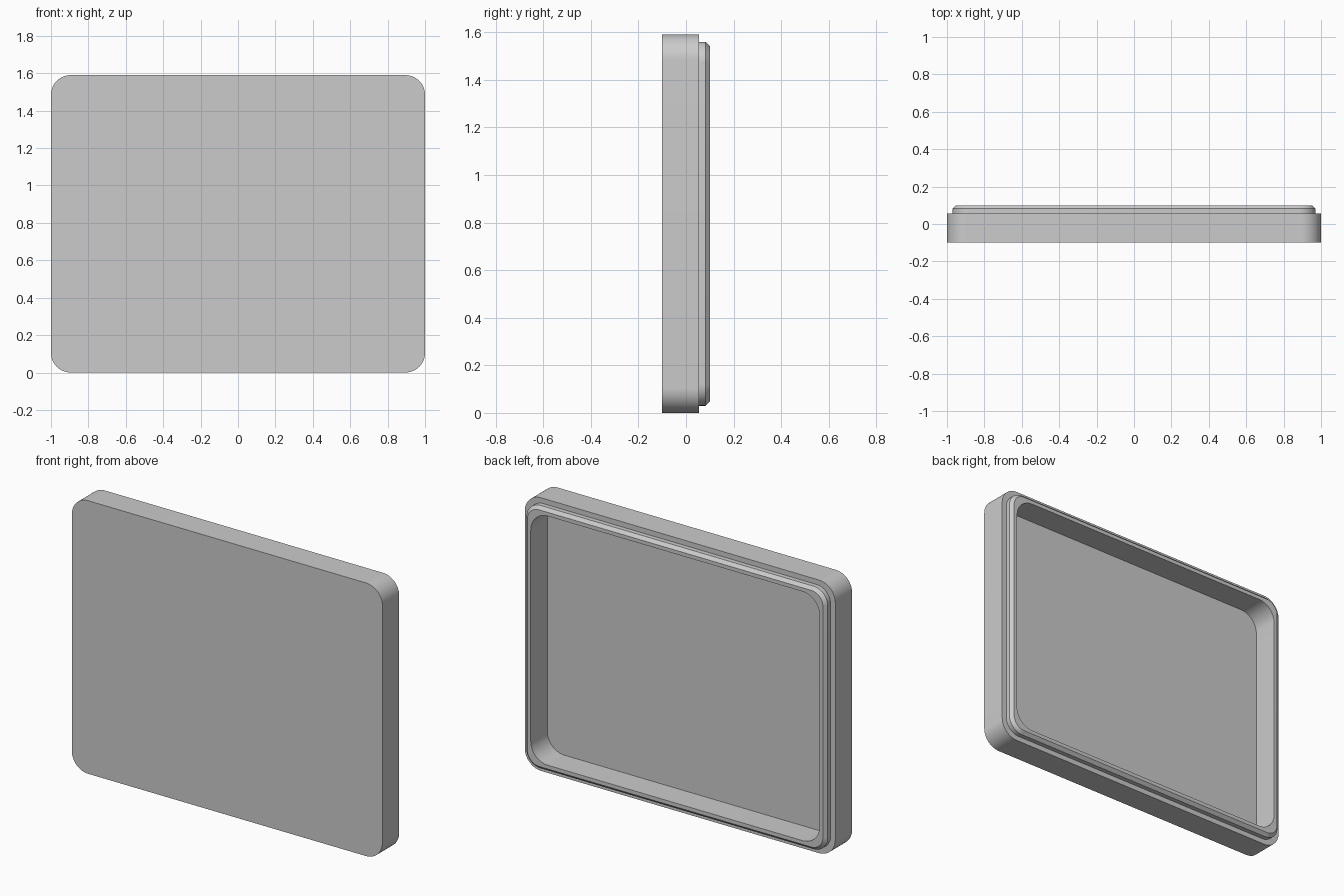
import bpy, bmesh, math

if "Cube" in bpy.data.objects:
    bpy.data.objects.remove(bpy.data.objects["Cube"], do_unlink=True)

WIDTH, HEIGHT = 2.0, 1.59
CORNER_STEPS = 16

# Plain grey plastic
grey = bpy.data.materials.new("plain_grey")
grey.use_nodes = True
color = (0.6, 0.6, 0.6, 1)
grey.diffuse_color = color
grey.node_tree.nodes["Principled BSDF"].inputs["Base Color"].default_value = color


def rounded_ring(bm, inset, y, radius):
    """Rounded rectangle of vertices, inset from the outer outline."""
    cx, cz = WIDTH / 2 - inset - radius, HEIGHT / 2 - inset - radius
    ring = []
    for quarter, (sx, sz) in enumerate([(1, 1), (-1, 1), (-1, -1), (1, -1)]):
        for i in range(CORNER_STEPS + 1):
            a = (quarter + i / CORNER_STEPS) * math.pi / 2
            ring.append(bm.verts.new((sx * cx + radius * math.cos(a), y,
                                      HEIGHT / 2 + sz * cz + radius * math.sin(a))))
    return ring


# Section from the front panel, over the stepped lip, into the recess:
# inset, depth, corner radius
section = [
    (0, -0.1, 0.105),       # front panel edge
    (0, 0.055, 0.105),      # back of the outer wall
    (0.03, 0.055, 0.09),    # step to the lip
    (0.03, 0.082, 0.09),    # lip wall
    (0.048, 0.1, 0.075),    # lip chamfer
    (0.07, 0.1, 0.11),      # flat rim
    (0.07, -0.053, 0.11),   # recess floor edge
]

bm = bmesh.new()
rings = [rounded_ring(bm, *row) for row in section]
for a, b in zip(rings, rings[1:]):
    for i in range(len(a)):
        j = (i + 1) % len(a)
        bm.faces.new((a[i], a[j], b[j], b[i]))
bm.faces.new(rings[0])
bm.faces.new(rings[-1])
bmesh.ops.recalc_face_normals(bm, faces=bm.faces)

mesh = bpy.data.meshes.new("lid")
bm.to_mesh(mesh)
bm.free()
mesh.materials.append(grey)
lid = bpy.data.objects.new("lid", mesh)
bpy.context.collection.objects.link(lid)

# Smooth corners, crisp steps
bpy.ops.object.select_all(action="DESELECT")
lid.select_set(True)
bpy.context.view_layer.objects.active = lid
bpy.ops.object.shade_smooth_by_angle(angle=math.radians(30))
